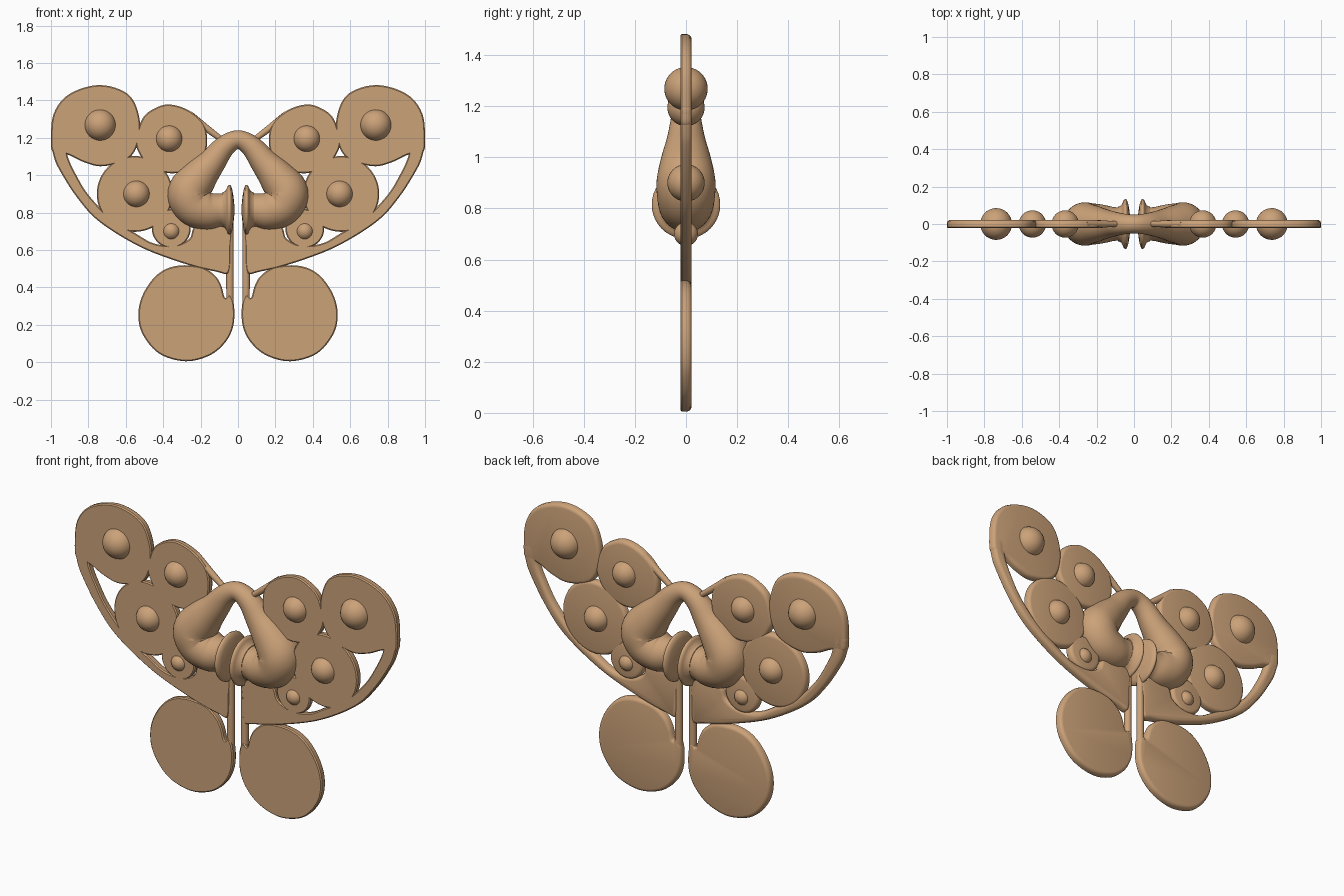
import bpy, bmesh, math
from mathutils import Vector

if "Cube" in bpy.data.objects:
    bpy.data.objects.remove(bpy.data.objects["Cube"])

TAN = (0.60, 0.36, 0.19, 1)
tan = bpy.data.materials.new("warm tan")
tan.use_nodes = True
tan.diffuse_color = TAN
tan.node_tree.nodes["Principled BSDF"].inputs["Base Color"].default_value = TAN


def finish(name, bm, mirror=True, angle=40):
    bmesh.ops.recalc_face_normals(bm, faces=bm.faces)
    mesh = bpy.data.meshes.new(name)
    bm.to_mesh(mesh)
    bm.free()
    mesh.materials.append(tan)
    ob = bpy.data.objects.new(name, mesh)
    bpy.context.collection.objects.link(ob)
    bpy.ops.object.select_all(action='DESELECT')
    ob.select_set(True)
    bpy.context.view_layer.objects.active = ob
    bpy.ops.object.shade_smooth_by_angle(angle=math.radians(angle))
    if mirror:
        mod = ob.modifiers.new("Mirror", 'MIRROR')
        mod.use_mirror_merge = False
    return ob


def spline(points, closed=False, steps=6):
    """Smooth curve through the given points."""
    p = [Vector(q) for q in points]
    n = len(p)
    get = (lambda i: p[i % n]) if closed else (lambda i: p[max(0, min(n - 1, i))])
    out = []
    for i in range(n if closed else n - 1):
        a, b, c, d = (get(i + k) for k in (-1, 0, 1, 2))
        for s in range(steps):
            t = s / steps
            out.append(0.5 * (2 * b + (c - a) * t + (2 * a - 5 * b + 4 * c - d) * t ** 2
                              + (3 * b - a - 3 * c + d) * t ** 3))
    return out if closed else out + [p[-1]]


def circle(cx, cz, r, n=56):
    return [Vector((cx + r * math.cos(math.tau * i / n), cz + r * math.sin(math.tau * i / n)))
            for i in range(n)]


# Depth and inset steps: crisp front, softly rounded back
EDGE = [(-0.022, 0.006), (-0.016, 0), (0.004, 0), (0.015, 0.005), (0.02, 0.012), (0.022, 0.02)]


def plate(name, outline):
    n = len(outline)
    area = sum(outline[i - 1].cross(outline[i]) for i in range(n))
    if area < 0:
        outline = outline[::-1]
    bm = bmesh.new()
    rings = []
    for y, inset in EDGE:
        ring = []
        for i, p in enumerate(outline):
            t = (outline[(i + 1) % n] - outline[i - 1]).normalized()
            q = p + Vector((-t.y, t.x)) * inset
            ring.append(bm.verts.new((q.x, y, q.y)))
        rings.append(ring)
    for a, b in zip(rings, rings[1:]):
        for i in range(n):
            bm.faces.new((a[i - 1], a[i], b[i], b[i - 1]))
    bm.faces.new(rings[0])
    bm.faces.new(rings[-1])
    return finish(name, bm)


def sweep(name, path, mirror=True, sides=40):
    """Round tube along (x, z, radius) points in the middle plane."""
    bm = bmesh.new()
    rings = []
    for i, p in enumerate(path):
        t = path[min(i + 1, len(path) - 1)] - path[max(i - 1, 0)]
        t = Vector((t.x, t.y)).normalized()
        ring = []
        for k in range(sides):
            a = math.tau * k / sides
            u = p.z * math.cos(a)
            ring.append(bm.verts.new((p.x - t.y * u, p.z * math.sin(a), p.y + t.x * u)))
        rings.append(ring)
    for a, b in zip(rings, rings[1:]):
        for k in range(sides):
            bm.faces.new((a[k - 1], a[k], b[k], b[k - 1]))
    bm.faces.new(rings[0])
    bm.faces.new(rings[-1])
    return finish(name, bm, mirror, 60)


# Outer disc, drawn out slightly towards the wing tip
plate("outer_disc", spline([
    (1.0, 1.18), (0.985, 1.33), (0.9, 1.435), (0.74, 1.482), (0.59, 1.435), (0.53, 1.32),
    (0.53, 1.19), (0.585, 1.09), (0.72, 1.048), (0.82, 1.068), (0.91, 1.11), (0.985, 1.12)], True))

# Sweeping arm that widens into the web beside the stem
plate("wing_arm", spline([
    (0.998, 1.2), (0.985, 1.1), (0.95, 1.02), (0.86, 0.88), (0.74, 0.75), (0.52, 0.615),
    (0.28, 0.525), (0.12, 0.485), (0.05, 0.48), (0.04, 0.6), (0.05, 0.73), (0.22, 0.73),
    (0.26, 0.66), (0.34, 0.625), (0.45, 0.635), (0.55, 0.69), (0.68, 0.77), (0.8, 0.895),
    (0.87, 1.01), (0.91, 1.1), (0.93, 1.2)], True))

# Upper disc and the strap that reaches to the loop
plate("upper_disc", spline([
    (0.545, 1.19), (0.51, 1.305), (0.44, 1.36), (0.365, 1.378), (0.27, 1.35), (0.19, 1.285),
    (0.165, 1.2), (0.18, 1.11), (0.25, 1.035), (0.36, 1.01), (0.47, 1.045), (0.53, 1.12)], True))
sweep("strap", spline([(0.095, 1.196, 0.015), (0.18, 1.26, 0.019), (0.26, 1.325, 0.02)]), sides=16)

plate("middle_disc", circle(0.552, 0.9, 0.203))
plate("small_disc", circle(0.357, 0.715, 0.104, 40))

# Hanging paddle and its stem
plate("lower_paddle", spline([
    (0.022, 0.31), (0.024, 0.2), (0.065, 0.11), (0.15, 0.037), (0.28, 0.005), (0.42, 0.045),
    (0.51, 0.15), (0.533, 0.26), (0.505, 0.37), (0.43, 0.47), (0.33, 0.515), (0.2, 0.51),
    (0.125, 0.465), (0.09, 0.41), (0.07, 0.345), (0.045, 0.36)], True))
sweep("stem", spline([(0.043, 0.24, 0.019), (0.043, 0.5, 0.02), (0.043, 0.85, 0.018)]), sides=20)

# Central loop, thin at the crown and swelling at each elbow
half = [(0.07, 1.155, 0.058), (0.14, 1.07, 0.075), (0.208, 0.99, 0.098), (0.262, 0.908, 0.115),
        (0.235, 0.838, 0.112), (0.165, 0.81, 0.103), (0.105, 0.812, 0.09), (0.06, 0.815, 0.09)]
sweep("central_loop", spline([(-x, z, r) for x, z, r in half[::-1]] + [(0, 1.19, 0.05)] + half), False)

# Domed flanges facing each other across the gap
FLANGE_Z = 0.815
sweep("flange", [Vector((x, FLANGE_Z, r)) for x, r in (
    (0.085, 0.092), (0.068, 0.1), (0.058, 0.118), (0.054, 0.13), (0.046, 0.134), (0.038, 0.13),
    (0.03, 0.105), (0.024, 0.07), (0.02, 0.03), (0.019, 0.004))])

# Round beads set through the discs
for name, x, z, r in (("outer_bead", 0.737, 1.268, 0.085), ("upper_bead", 0.368, 1.195, 0.073),
                      ("middle_bead", 0.543, 0.9, 0.073), ("small_bead", 0.357, 0.7, 0.047)):
    bm = bmesh.new()
    bmesh.ops.create_uvsphere(bm, u_segments=32, v_segments=20, radius=r)
    bmesh.ops.translate(bm, verts=bm.verts, vec=(x, 0, z))
    finish(name, bm)
